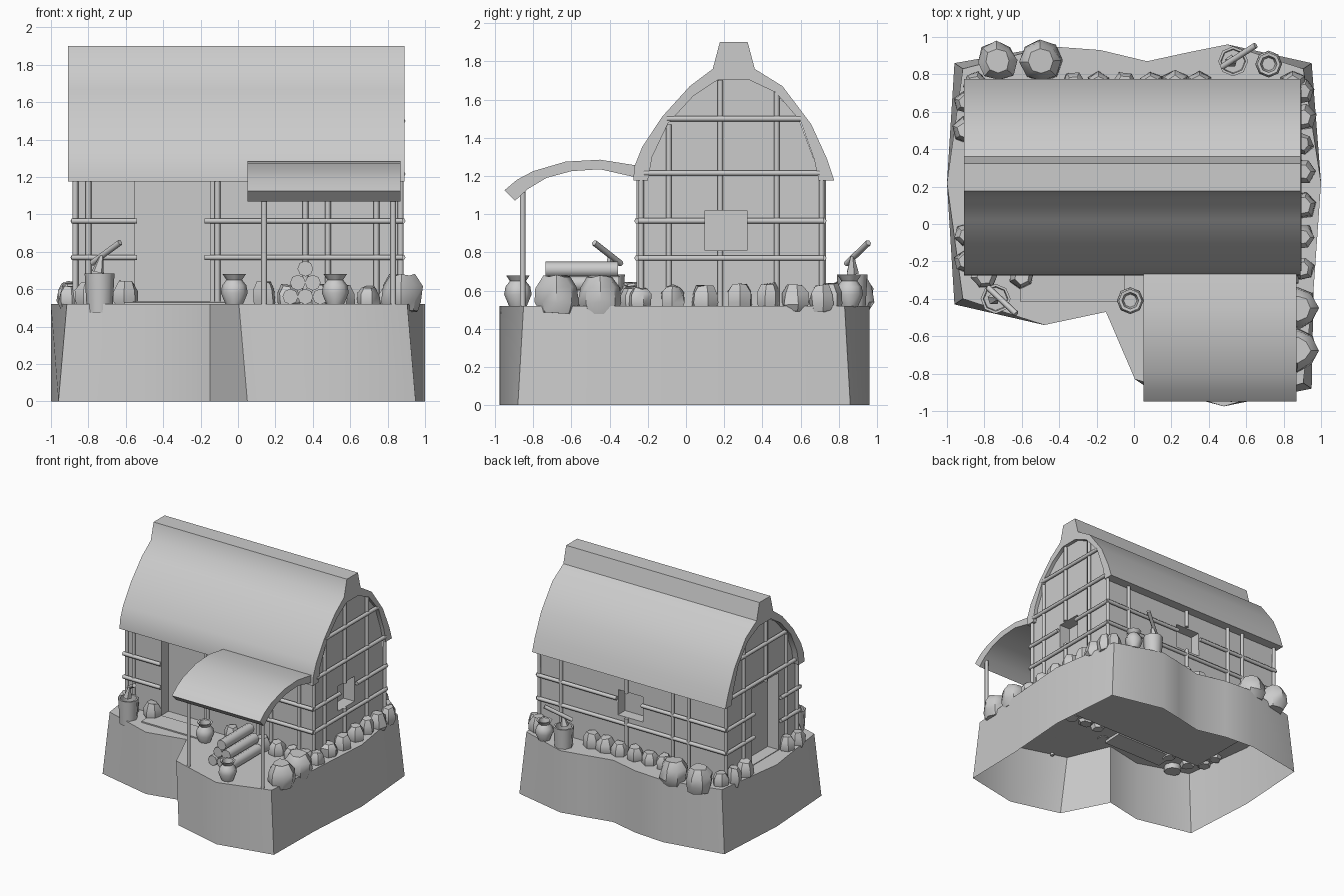
import bpy, bmesh, math, random
from mathutils import Vector

if "Cube" in bpy.data.objects:
    bpy.data.objects.remove(bpy.data.objects["Cube"])

random.seed(4)


def make(name, verts, faces, smooth=None):
    me = bpy.data.meshes.new(name)
    me.from_pydata(verts, [], faces)
    bm = bmesh.new()
    bm.from_mesh(me)
    bmesh.ops.recalc_face_normals(bm, faces=bm.faces)
    bm.to_mesh(me)
    bm.free()
    ob = bpy.data.objects.new(name, me)
    bpy.context.collection.objects.link(ob)
    if smooth:
        bpy.ops.object.select_all(action='DESELECT')
        ob.select_set(True)
        bpy.context.view_layer.objects.active = ob
        bpy.ops.object.shade_smooth_by_angle(angle=math.radians(smooth))
    return ob


def extrude_x(name, prof, x0, x1, smooth=None):
    """Extrude a (y, z) profile along x."""
    n = len(prof)
    v = [(x, y, z) for x in (x0, x1) for y, z in prof]
    f = [(i, (i + 1) % n, n + (i + 1) % n, n + i) for i in range(n)]
    return make(name, v, f + [tuple(range(n)), tuple(range(n, 2 * n))], smooth)


def box(name, x0, x1, y0, y1, z0, z1):
    return extrude_x(name, [(y0, z0), (y1, z0), (y1, z1), (y0, z1)], x0, x1)


def rod(name, a, b, r=0.016, n=6, r2=None):
    """Straight pole between two points."""
    a, b = Vector(a), Vector(b)
    q = (b - a).to_track_quat('Z', 'Y')
    v = []
    for p, rr in ((a, r), (b, r if r2 is None else r2)):
        for i in range(n):
            t = math.tau * i / n
            v.append(p + q @ Vector((rr * math.cos(t), rr * math.sin(t), 0)))
    f = [(i, (i + 1) % n, n + (i + 1) % n, n + i) for i in range(n)]
    return make(name, v, f + [tuple(range(n)), tuple(range(n, 2 * n))], 65)


def lathe(name, x, y, prof, n=8):
    """Revolve an (r, z) profile."""
    v = [(x + r * math.cos(math.tau * i / n), y + r * math.sin(math.tau * i / n), z)
         for r, z in prof for i in range(n)]
    f = [(k * n + i, k * n + (i + 1) % n, (k + 1) * n + (i + 1) % n, (k + 1) * n + i)
         for k in range(len(prof) - 1) for i in range(n)]
    m = len(v) - n
    return make(name, v, f + [tuple(range(n)), tuple(range(m, m + n))], 50)


def rock(name, x, y, r, z0, z1, n=6):
    """Low boulder: jittered stacked rings with a flattish top."""
    a0, v = random.random() * 6, []
    for k, s in ((0, .75), (.3, 1), (.7, .95), (1, .6)):
        for i in range(n):
            t, j = a0 + math.tau * i / n, r * s * random.uniform(.9, 1.1)
            v.append((x + j * math.cos(t), y + j * math.sin(t),
                      z0 + (z1 - z0) * k + random.uniform(-.008, .008)))
    f = [(k * n + i, k * n + (i + 1) % n, (k + 1) * n + (i + 1) % n, (k + 1) * n + i)
         for k in range(3) for i in range(n)]
    make(name, v, f + [tuple(range(n)), tuple(range(3 * n, 4 * n))], 40)


# Ground plinth: open underneath, corners lean inwards
outline = [(-.96, .86, 1), (-.45, .95, 0), (-.18, .93, 0), (.07, .87, 0), (.3, .92, 0), (.5, .96, 0),
           (.95, .86, 1), (1, .22, 0), (.96, -.35, 0), (.95, -.88, 1), (.48, -.975, 0),
           (.05, -.86, 1), (-.15, -.47, 0), (-.48, -.54, 0), (-.96, -.43, 1), (-1, .22, 0)]
n = len(outline)
bv = [(x, y, 0) for x, y, c in outline]
bv += [(x - c * math.copysign(.045, x), y - c * math.copysign(.03, y), .52) for x, y, c in outline]
make("ground_plinth", bv, [(i, (i + 1) % n, n + (i + 1) % n, n + i) for i in range(n)]
     + [tuple(range(n, 2 * n))], 40)

# Walls with recessed doorways and windows
walls = extrude_x("walls", [(-.235, .5), (-.235, 1.2), (-.18, 1.3), (-.1, 1.48), (.03, 1.62), (.17, 1.71),
                            (.32, 1.71), (.46, 1.645), (.59, 1.5), (.695, 1.22), (.71, .5)], -.86, .86)
openings = [(-.55, -.15, -.4, -.14, .525, 1.18),   # front door
            (-1, -.76, 0, .35, .525, 1.17),        # left door
            (.76, 1, .1, .32, .81, 1.02),          # right window
            (-.09, .14, .61, .9, .82, 1.03)]       # back window
for o in openings:
    cut = box("cutter", *o)
    cut.hide_render = True
    m = walls.modifiers.new("cut", 'BOOLEAN')
    m.operation, m.solver, m.object = 'DIFFERENCE', 'EXACT', cut
    bpy.ops.object.select_all(action='DESELECT')
    bpy.context.view_layer.objects.active = walls
    bpy.ops.object.modifier_apply(modifier=m.name)
    bpy.data.objects.remove(cut)

# Thatched main roof with ridge, and porch awning
extrude_x("main_roof", [
    (-.276, 1.175), (-.27, 1.25), (-.23, 1.35), (-.125, 1.51), (.02, 1.67), (.14, 1.76), (.177, 1.9), (.323, 1.9),
    (.36, 1.76), (.505, 1.67), (.656, 1.47), (.74, 1.285), (.776, 1.175), (.695, 1.175), (.67, 1.29),
    (.6, 1.485), (.47, 1.637), (.325, 1.705), (.17, 1.705), (.04, 1.62), (-.094, 1.475), (-.177, 1.3),
    (-.2, 1.175)], -.91, .89, 40)
extrude_x("porch_awning", [
    (-.95, 1.125), (-.885, 1.18), (-.8, 1.225), (-.63, 1.275), (-.45, 1.285), (-.26, 1.255), (-.25, 1.19),
    (-.45, 1.235), (-.6, 1.225), (-.73, 1.19), (-.83, 1.13), (-.895, 1.07)], .05, .87, 40)
for x in (.14, .83):
    rod("porch_post", (x, -.855, .5), (x, -.855, 1.13))

# Wall lattice, front: rails break at the doorway
fy, by, sx = -.245, .72, .87
for z in (.77, .965):
    for x0, x1 in ((-.89, -.54), (-.18, .88)):
        rod("front_rail", (x0, fy - .01, z), (x1, fy - .01, z))
for x in (-.8, -.11, .36, .48, .74):
    rod("front_pole", (x, fy, .52), (x, fy, 1.25))

# Wall lattice, back
rod("back_rail", (-.88, by, .77), (.88, by, .77))
for x0, x1 in ((-.88, -.09), (.14, .88)):
    rod("back_rail", (x0, by, .965), (x1, by, .965))
for x in (-.53, -.38, .66):
    rod("back_pole", (x, by, .52), (x, by, 1.22))
rod("back_pole", (.05, by, 1.03), (.05, by, 1.22))
rod("back_pole", (.05, by, .52), (.05, by, .82))

# Wall lattice, gables
for s in (-1, 1):
    x = s * sx
    right = s > 0
    g0, g1 = (.1, .32) if right else (0, .35)
    for z, a, b in ((1.215, -.22, .7), (1.5, -.1, .6)):
        rod("gable_rail", (x + s * .01, a, z), (x + s * .01, b, z))
    for z in (.77, .965):
        spans = ((-.25, .72),) if right and z < .8 else ((-.25, g0), (g1, .72))
        for a, b in spans:
            rod("gable_rail", (x + s * .01, a, z), (x + s * .01, b, z))
    for y, z in ((-.235, 1.2), (-.09, 1.47), (.475, 1.64), (.71, 1.2)):
        rod("gable_pole", (x, y, .52), (x, y, z))
    rod("gable_pole", (x, .18, 1.02 if right else 1.17), (x, .18, 1.7))
    if right:
        rod("gable_pole", (x, .18, .52), (x, .18, .81))

# Footing stones around the walls
stones = [(.9, y) for y in (-.24, -.07, .1, .28, .43, .57, .71)]
stones += [(-.9, y) for y in (-.2, -.06, .5, .65)]
stones += [(x, -.28) for x in (-.8, -.6, .14, .27, .42, .56, .7, .82)]
stones += [(x, .75) for x in (-.85, -.32, -.19, -.05, .09, .22, .35, .85)]
for x, y in stones:
    rock("footing_stone", x, y, random.uniform(.06, .075), .49, random.uniform(.61, .64))
for x, y in ((-.73, .87), (-.5, .87), (.875, -.45), (.875, -.675)):
    rock("boulder", x, y, .11, .48, .675, 8)

# Door step plank
extrude_x("door_step", [(-.415, .49), (-.25, .5), (-.25, .535), (-.415, .53)], -.61, -.05)

# Log pile
for z, xs in ((.565, (.28, .36, .44)), (.64, (.32, .4)), (.715, (.36,))):
    for x in xs:
        d = random.uniform(-.03, .03)
        rod("log", (x, -.74 + d, z - .005), (x, -.36 + d, z - .005), .042, 8)

# Clay pots
for x, y in ((-.02, -.41), (.52, -.88), (.72, .855)):
    lathe("clay_pot", x, y, [(.045, .515), (.072, .58), (.065, .62), (.042, .65), (.062, .68),
                             (.045, .678), (.035, .63)])

# Buckets with ladles
for x, y, a, b in ((-.74, -.4, (-.78, -.34, .74), (-.63, -.48, .85)),
                   (.53, .87, (.47, .84, .74), (.65, .955, .85))):
    lathe("bucket", x, y, [(.068, .475), (.08, .685), (.066, .685), (.062, .6)])
    rod("ladle_handle", a, b, .016)
    rod("ladle_bowl", (x - .01, y, .69), (x + .01, y, .78), .035, 5, .01)
